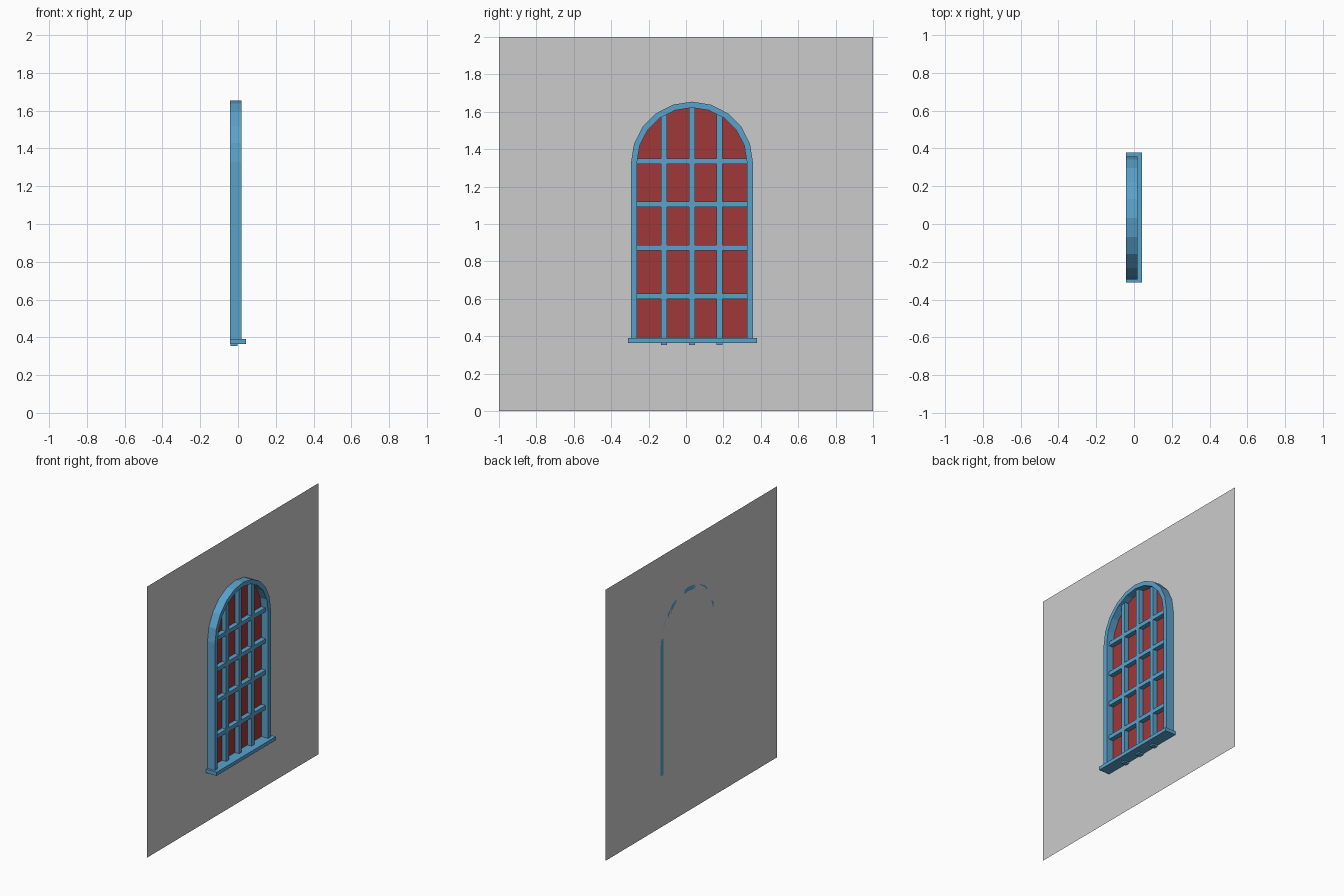
import bpy
import bmesh
from math import pi, sin, cos, sqrt

if "Cube" in bpy.data.objects:
    bpy.data.objects.remove(bpy.data.objects["Cube"])

BACK, CY, SPRING = -0.043, 0.032, 1.328   # wall plane, window centre, arch spring line
R_OUT, R_IN, BASE = 0.326, 0.294, 0.375


def paint(name, rgb):
    m = bpy.data.materials.new(name)
    m.diffuse_color = (*rgb, 1)
    m.use_nodes = True
    m.node_tree.nodes["Principled BSDF"].inputs["Base Color"].default_value = m.diffuse_color
    return m


BLUE = paint("blue_paint", (0.10, 0.36, 0.60))
RED = paint("red_glass", (0.35, 0.04, 0.04))


def finish(name, bm, mat=None):
    mesh = bpy.data.meshes.new(name)
    bm.to_mesh(mesh)
    bm.free()
    if mat:
        mesh.materials.append(mat)
    ob = bpy.data.objects.new(name, mesh)
    bpy.context.collection.objects.link(ob)
    return ob


def box(name, x, y, z, mat):
    bm = bmesh.new()
    bmesh.ops.create_cube(bm, size=1)
    for v in bm.verts:
        v.co = [(a + b) / 2 + c * (b - a) for (a, b), c in zip((x, y, z), v.co)]
    return finish(name, bm, mat)


def arch(r):
    """Outline from the lower right, over a 10-sided half circle, to the lower left."""
    pts = [(CY + r * cos(i * pi / 10), SPRING + r * sin(i * pi / 10)) for i in range(11)]
    return [(CY + r, BASE)] + pts + [(CY - r, BASE)]


# wall sheet
bm = bmesh.new()
bm.faces.new([bm.verts.new((BACK, y, z)) for y, z in ((-1, 0), (1, 0), (1, 2), (-1, 2))])
finish("wall", bm)

# arched glass sheet just in front of the wall
bm = bmesh.new()
bm.faces.new([bm.verts.new((BACK + 0.006, y, z)) for y, z in arch(R_IN + 0.005)])
finish("glass", bm, RED)

# arched frame: strip between two outlines, extruded forward
bm = bmesh.new()
rows = [[bm.verts.new((BACK, y, z)) for y, z in arch(r)] for r in (R_OUT, R_IN)]
for i in range(len(rows[0]) - 1):
    bm.faces.new((rows[0][i], rows[0][i + 1], rows[1][i + 1], rows[1][i]))
ext = bmesh.ops.extrude_face_region(bm, geom=bm.faces[:])
for v in ext["geom"]:
    if isinstance(v, bmesh.types.BMVert):
        v.co.x = 0.018
bmesh.ops.recalc_face_normals(bm, faces=bm.faces[:])
finish("arched_frame", bm, BLUE)

# window sill
box("sill", (BACK, 0.043), (-0.311, 0.379), (0.364, 0.39), BLUE)

# glazing bars, tucked into the frame at their ends
BAR_X = (BACK + 0.002, -0.003)
for i, dy in enumerate((-0.15, 0, 0.147)):
    top = SPRING + sqrt(0.302 ** 2 - dy ** 2)
    box(f"vertical_bar_{i + 1}", BAR_X, (CY + dy - 0.016, CY + dy + 0.016), (0.353, top), BLUE)
for i, z in enumerate((0.613, 0.873, 1.105, 1.335)):
    box(f"horizontal_bar_{i + 1}", BAR_X, (CY - 0.3, CY + 0.3), (z - 0.015, z + 0.015), BLUE)
